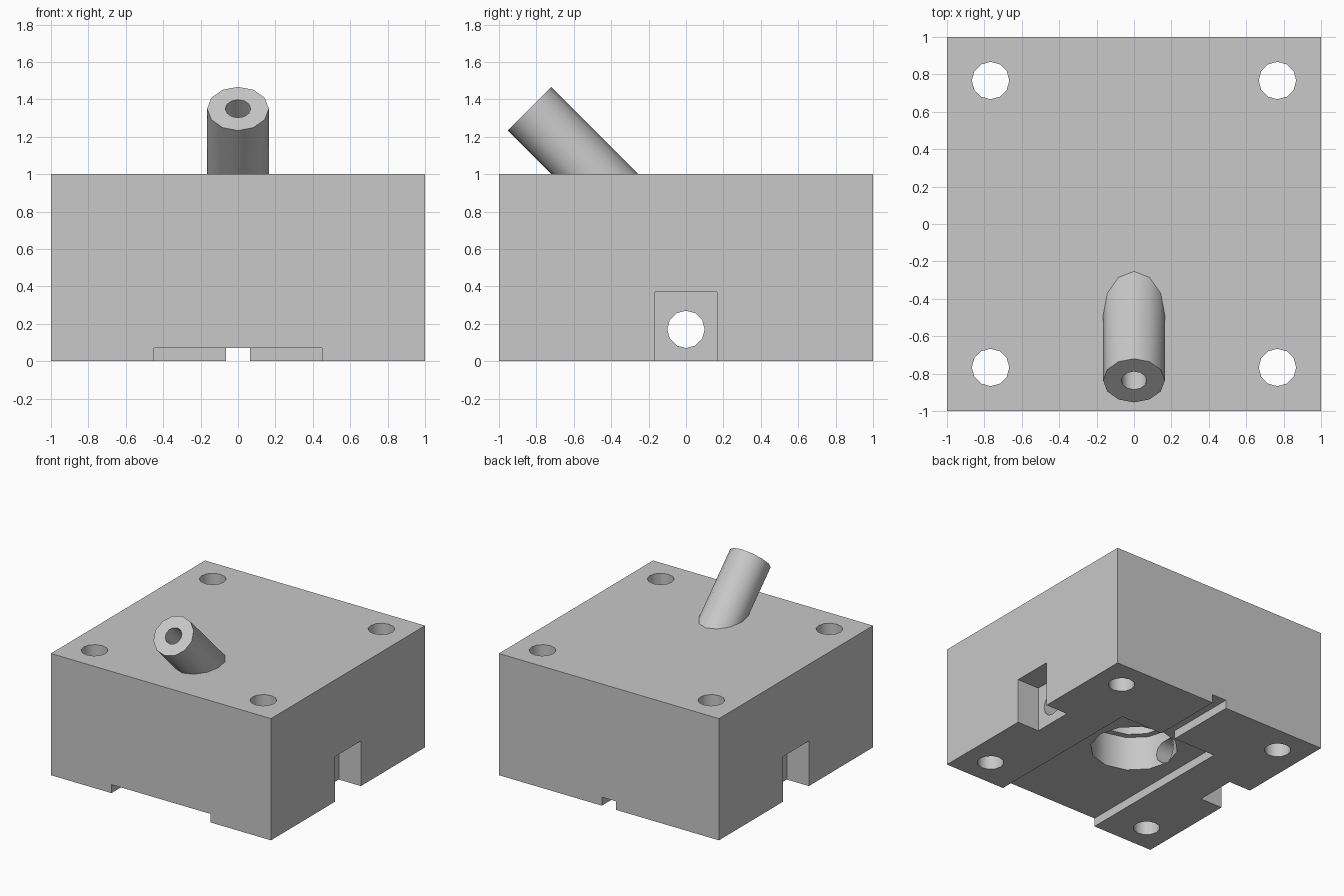
import bpy
import math
from mathutils import Vector

default = bpy.data.objects.get("Cube")
if default:
    bpy.data.objects.remove(default, do_unlink=True)

grey = bpy.data.materials.new("light_grey")
grey.use_nodes = True
COLOUR = (0.58, 0.58, 0.58, 1)
grey.diffuse_color = COLOUR
grey.node_tree.nodes["Principled BSDF"].inputs["Base Color"].default_value = COLOUR


def box(name, lo, hi):
    """Box between two opposite corners."""
    lo, hi = Vector(lo), Vector(hi)
    bpy.ops.mesh.primitive_cube_add(size=1, location=(lo + hi) / 2)
    ob = bpy.context.object
    ob.name = name
    ob.scale = hi - lo
    ob.data.materials.append(grey)
    return ob


def rod(name, start, end, radius, sides=12):
    """Cylinder between two points, with a corner of its outline on the axes."""
    start, end = Vector(start), Vector(end)
    axis = end - start
    bpy.ops.mesh.primitive_cylinder_add(
        vertices=sides, radius=radius, depth=axis.length, location=(start + end) / 2)
    ob = bpy.context.object
    ob.name = name
    ob.rotation_euler = axis.to_track_quat("Z", "Y").to_euler()
    ob.data.materials.append(grey)
    return ob


def combine(target, tool, operation):
    """Apply a boolean and discard the tool."""
    tool.hide_render = True
    mod = target.modifiers.new(tool.name, "BOOLEAN")
    mod.object = tool
    mod.operation = operation
    mod.solver = "EXACT"
    bpy.context.view_layer.objects.active = target
    bpy.ops.object.modifier_apply(modifier=mod.name)
    bpy.data.objects.remove(tool, do_unlink=True)


# Main block with the slanted spout joined on
block = box("housing_block", (-1, -1, 0), (1, 1, 1))
TIP = Vector((0, -0.837, 1.35))
SLOPE = Vector((0, 1, -1)).normalized()
combine(block, rod("spout", TIP, TIP + SLOPE * 0.9, 0.165), "UNION")

# Underside: wide channel open to the front, narrow groove to the back
cutters = [
    box("wide_channel", (-0.45, -1.1, -0.1), (0.45, 0.4, 0.07)),
    box("narrow_groove", (-0.065, 0.3, -0.1), (0.065, 1.1, 0.07)),
]

# Stepped round chamber in the middle
cutters.append(rod("chamber", (0, 0, -0.1), (0, 0, 0.35), 0.33))
cutters.append(rod("upper_chamber", (0, 0, 0.2), (0, 0, 0.6), 0.28))

# Spout bore down into the chamber
cutters.append(rod("spout_bore", TIP - SLOPE * 0.1, TIP + SLOPE * 1.18, 0.068))

# Side notches and the cross hole joining them
for side in (-1, 1):
    xs = sorted((side * 0.8, side * 1.1))
    cutters.append(box("side_notch", (xs[0], -0.167, -0.1), (xs[1], 0.167, 0.37)))
cutters.append(rod("cross_hole", (-0.95, 0, 0.17), (0.95, 0, 0.17), 0.1))

# Four corner bolt holes
for x in (-0.767, 0.767):
    for y in (-0.767, 0.767):
        cutters.append(rod("bolt_hole", (x, y, -0.1), (x, y, 1.1), 0.1))

for tool in cutters:
    combine(block, tool, "DIFFERENCE")

# Smooth round walls, crisp edges
bpy.ops.object.select_all(action="DESELECT")
block.select_set(True)
bpy.context.view_layer.objects.active = block
bpy.ops.object.transform_apply(location=True, rotation=True, scale=True)
bpy.ops.object.shade_smooth_by_angle(angle=math.radians(35))
